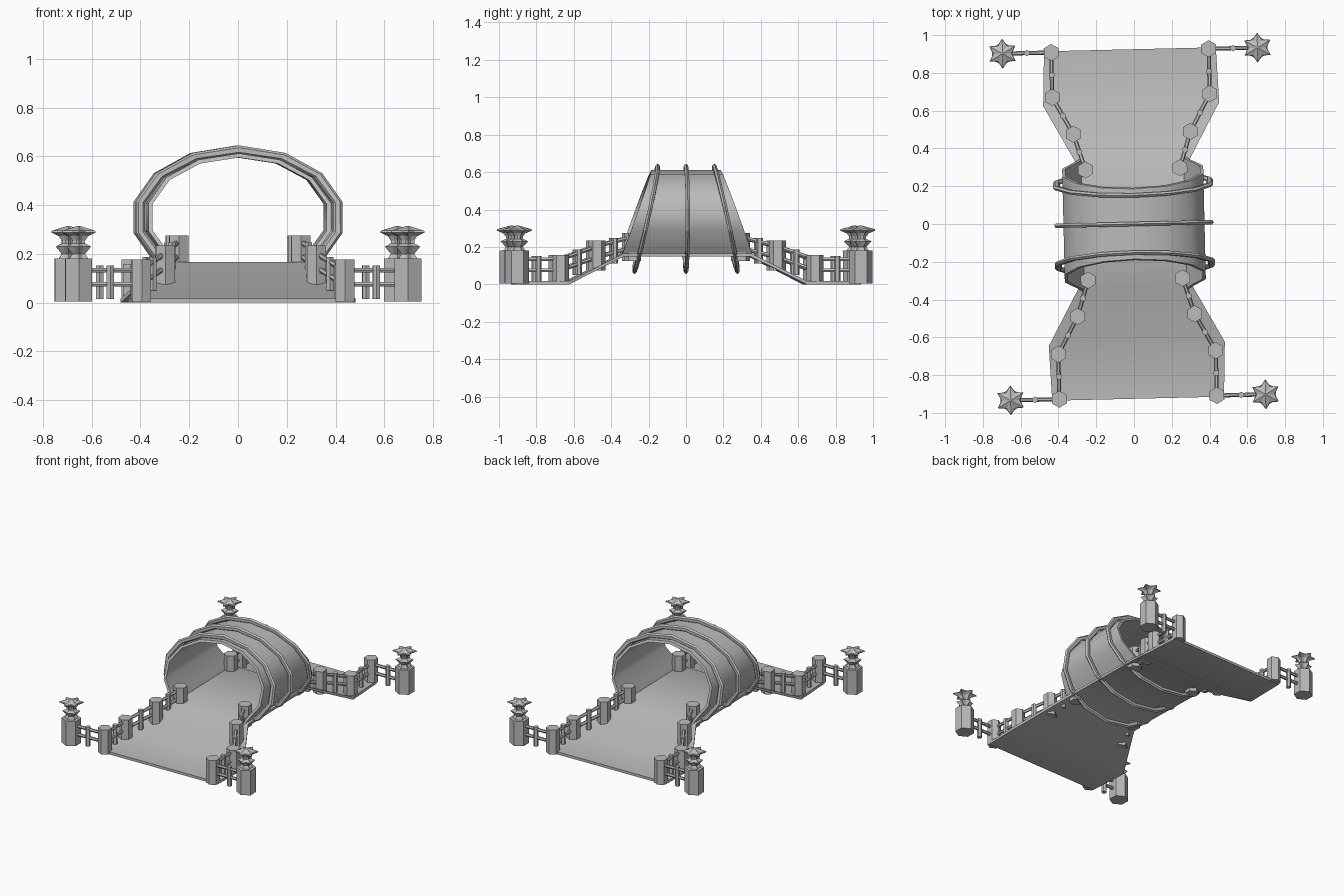
import bpy, bmesh, math
from mathutils import Matrix, Vector

if "Cube" in bpy.data.objects:
    bpy.data.objects.remove(bpy.data.objects["Cube"])

stone = bpy.data.materials.new("plain_grey")
stone.use_nodes = True
stone.diffuse_color = (0.5, 0.5, 0.5, 1)
stone.node_tree.nodes["Principled BSDF"].inputs["Base Color"].default_value = (0.5, 0.5, 0.5, 1)

TURN = Matrix.Rotation(math.radians(1.35), 4, 'Z')   # the whole bridge stands slightly turned
SIDES = [(sx, sy) for sy in (-1, 1) for sx in (-1, 1)]


def finish(name, bm, smooth=None):
    bmesh.ops.recalc_face_normals(bm, faces=bm.faces)
    bm.transform(TURN)
    mesh = bpy.data.meshes.new(name)
    bm.to_mesh(mesh)
    bm.free()
    mesh.materials.append(stone)
    obj = bpy.data.objects.new(name, mesh)
    bpy.context.collection.objects.link(obj)
    if smooth:
        bpy.ops.object.select_all(action='DESELECT')
        obj.select_set(True)
        bpy.context.view_layer.objects.active = obj
        bpy.ops.object.shade_smooth_by_angle(angle=math.radians(smooth))
    return obj


def loft(bm, loops, closed=False):
    """Skin closed cross-sections; cap the ends unless the sweep is closed."""
    rows = [[bm.verts.new(p) for p in loop] for loop in loops]
    n = len(rows[0])
    pairs = list(zip(rows, rows[1:])) + ([(rows[-1], rows[0])] if closed else [])
    for a, b in pairs:
        for i in range(n):
            j = (i + 1) % n
            bm.faces.new((a[i], a[j], b[j], b[i]))
    if not closed:
        bm.faces.new(rows[0])
        bm.faces.new(rows[-1])


def turned(bm, at, profile, star=1.0):
    """Six-sided post from (radius, height) pairs; star < 1 pulls in the flats."""
    n = 6 if star == 1 else 12
    loops = []
    for r, z in profile:
        loop = []
        for i in range(n):
            a = math.tau * i / n + math.pi / 6
            k = r * (star if i % 2 and n == 12 else 1)
            loop.append((at[0] + k * math.cos(a), at[1] + k * math.sin(a), at[2] + z))
        loops.append(loop)
    loft(bm, loops)


def rod(bm, a, b, r=0.011):
    a, b = Vector(a), Vector(b)
    side = (b - a).cross(Vector((0, 0, 1))).normalized()
    up = side.cross(b - a).normalized()
    angles = [math.tau * i / 6 for i in range(6)]
    loft(bm, [[p + r * (side * math.cos(t) + up * math.sin(t)) for t in angles] for p in (a, b)])


# Deck with both ramps: rows of (y, half width, underside height)
half = [(-0.925, 0.455, 0.0), (-0.635, 0.466, 0.0), (-0.34, 0.305, 0.148)]
rows = half + [(-y, w, z) for y, w, z in reversed(half)]
bm = bmesh.new()
loft(bm, [[(-w, y, z), (w, y, z), (w, y, z + 0.018), (-w, y, z + 0.018)] for y, w, z in rows])
finish("deck", bm, 30)

# Tunnel shell, oval with sloping mouths and open onto the deck
STEP = math.tau / 14
MID = 0.35


def oval(a, b, k):
    return a * math.sin(k * STEP), MID + b * math.cos(k * STEP)


def arch(a, b):
    pts = [oval(a, b, k) for k in range(-5, 6)]
    w = pts[-1][0] - 0.02
    return [(-w, 0.155)] + pts + [(w, 0.155)]


outline = arch(0.383, 0.262) + arch(0.366, 0.245)[::-1]
bm = bmesh.new()
loft(bm, [[(x, s * (0.35 - (z - 0.155) * 0.36), z) for x, z in outline] for s in (-1, 1)])
finish("tunnel_shell", bm, 40)

# Hoops around the tunnel, the outer two leaning inward
for name, lean in (("front_hoop", -1), ("middle_hoop", 0), ("back_hoop", 1)):
    loops = []
    for k in range(14):
        x, z = oval(0.415, 0.276, k)
        y = lean * (0.275 - (z - 0.075) * 0.225)
        out = Vector((x, 0, z - MID)).normalized()
        loops.append([Vector((x, y, z)) + out * 0.019 * math.cos(t) + Vector((0, 0.013 * math.sin(t), 0))
                      for t in (math.tau * i / 6 for i in range(6))])
    bm = bmesh.new()
    loft(bm, loops, closed=True)
    finish(name, bm)

# Fence posts per quarter: x, y, base height, height
POSTS = [(0.675, 0.918, 0.005, 0.175), (0.417, 0.918, 0.005, 0.172), (0.417, 0.68, 0.005, 0.152),
         (0.31, 0.483, 0.075, 0.16), (0.25, 0.292, 0.125, 0.15)]
for sx, sy in SIDES:
    tag = ("front" if sy < 0 else "back") + ("_left" if sx > 0 else "_right")
    spots = [(sx * x, sy * y, z) for x, y, z, h in POSTS]

    bm = bmesh.new()
    for p, spec in zip(spots[1:], POSTS[1:]):
        turned(bm, p, [(0.045, 0), (0.045, spec[3])])
    finish(tag + "_fence_posts", bm)

    # Corner post with necked top and star cap
    bm = bmesh.new()
    turned(bm, spots[0], [(0.063, 0), (0.063, 0.175)])
    turned(bm, spots[0], [(0.045, 0.175), (0.03, 0.195), (0.058, 0.225), (0.03, 0.238),
                          (0.03, 0.25), (0.045, 0.27)], star=0.7)
    finish(tag + "_corner_post", bm)
    bm = bmesh.new()
    turned(bm, spots[0], [(0.03, 0.262), (0.08, 0.283), (0.076, 0.29), (0.004, 0.31)], star=0.62)
    finish(tag + "_star_cap", bm)

    # Two rails and a picket in every bay
    rails, pickets = bmesh.new(), bmesh.new()
    for a, b in zip(spots, spots[1:]):
        for h in (0.07, 0.128):
            rod(rails, (a[0], a[1], a[2] + h), (b[0], b[1], b[2] + h))
        mid = (Vector(a) + Vector(b)) / 2
        turned(pickets, mid, [(0.017, 0.01), (0.017, 0.147)])
    finish(tag + "_rails", rails)
    finish(tag + "_pickets", pickets)
